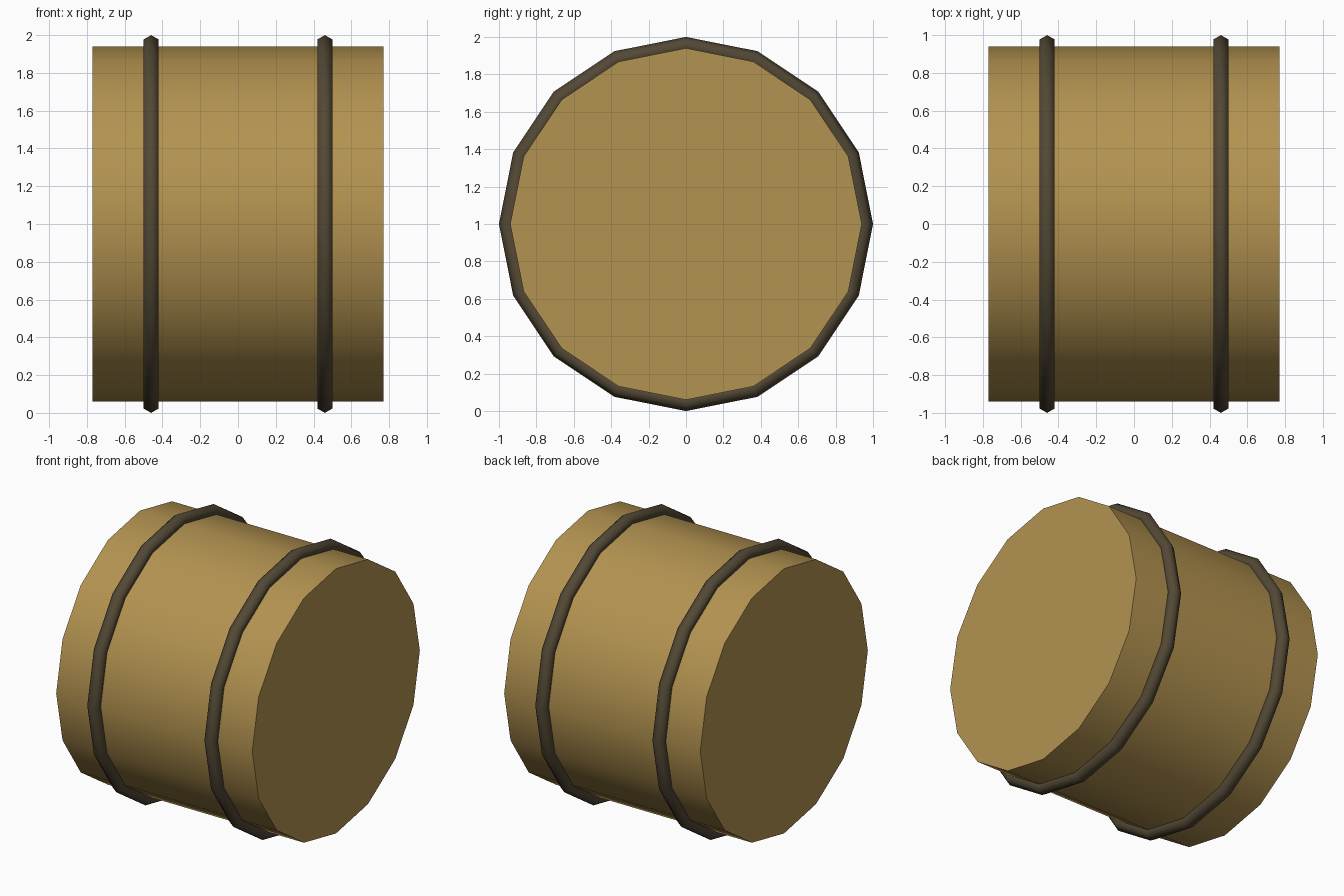
import bpy
from math import pi, radians

if "Cube" in bpy.data.objects:
    bpy.data.objects.remove(bpy.data.objects["Cube"])

SIDES = 16


def material(name, color):
    mat = bpy.data.materials.new(name)
    mat.diffuse_color = (*color, 1)
    mat.use_nodes = True
    mat.node_tree.nodes["Principled BSDF"].inputs["Base Color"].default_value = mat.diffuse_color
    return mat


wood = material("wood", (0.45, 0.29, 0.08))
iron = material("dark_iron", (0.085, 0.065, 0.035))

# Barrel body lying along x
bpy.ops.mesh.primitive_cylinder_add(vertices=SIDES, radius=0.94, depth=1.54,
                                    location=(0, 0, 1), rotation=(0, pi / 2, 0))
body = bpy.context.object
body.name = "barrel_body"
body.data.materials.append(wood)
bpy.ops.object.shade_smooth_by_angle(angle=radians(30))

# Hoops with a hexagonal cross-section
for name, x in (("left_hoop", -0.46), ("right_hoop", 0.46)):
    bpy.ops.mesh.primitive_torus_add(major_segments=SIDES, minor_segments=6,
                                     major_radius=0.954, minor_radius=0.046,
                                     location=(x, 0, 1), rotation=(0, pi / 2, 0))
    hoop = bpy.context.object
    hoop.name = name
    hoop.data.materials.append(iron)
    bpy.ops.object.shade_smooth()
